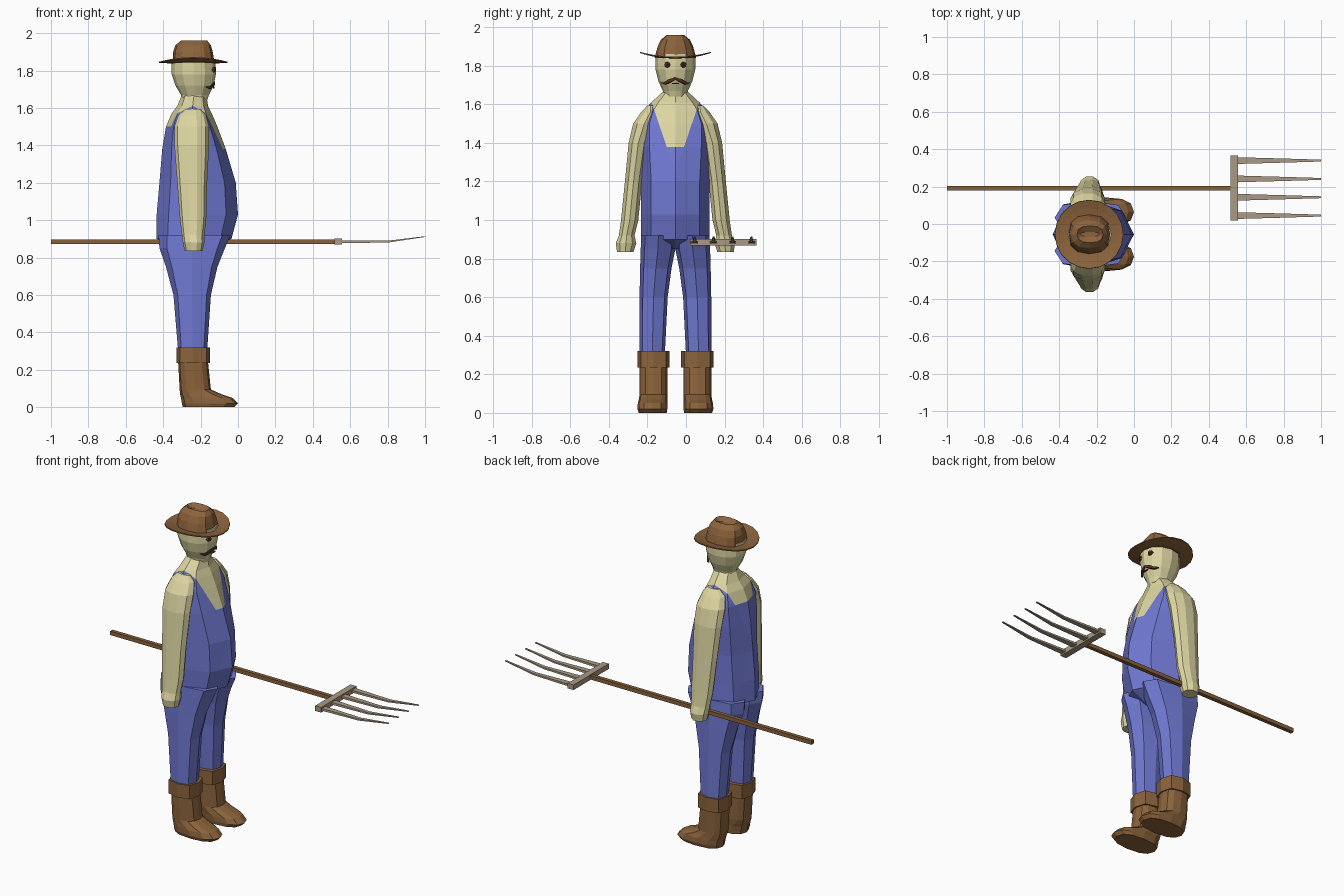
import bpy, bmesh, math
from mathutils import Vector

cube = bpy.data.objects.get("Cube")
if cube:
    bpy.data.objects.remove(cube, do_unlink=True)

CX, CY = -0.24, -0.055          # body axis


def material(name, color):
    m = bpy.data.materials.new(name)
    m.use_nodes = True
    m.diffuse_color = (*color, 1)
    m.node_tree.nodes["Principled BSDF"].inputs["Base Color"].default_value = (*color, 1)
    return m


skin = material("pale skin", (0.72, 0.67, 0.36))
denim = material("denim blue", (0.16, 0.19, 0.64))
leather = material("brown leather", (0.26, 0.125, 0.045))
wood = material("handle wood", (0.25, 0.12, 0.045))
iron = material("dull iron", (0.40, 0.32, 0.23))
eye_brown = material("eye brown", (0.16, 0.04, 0.02))
hair = material("dark hair", (0.07, 0.03, 0.012))
brass = material("brass", (0.55, 0.36, 0.05))


def finish(name, bm, *mats):
    bmesh.ops.recalc_face_normals(bm, faces=bm.faces)
    mesh = bpy.data.meshes.new(name)
    bm.to_mesh(mesh)
    bm.free()
    for m in mats:
        mesh.materials.append(m)
    ob = bpy.data.objects.new(name, mesh)
    bpy.context.scene.collection.objects.link(ob)
    return ob


def bridge(bm, rings, caps=True):
    n = len(rings[0])
    for a, b in zip(rings, rings[1:]):
        for i in range(n):
            j = (i + 1) % n
            bm.faces.new((a[i], a[j], b[j], b[i]))
    if caps:
        bm.faces.new(rings[0])
        bm.faces.new(rings[-1])


def loft(levels, n=8, side=1, power=1.0):
    """Levels are (z, back x, front x, inner offset, outer offset)."""
    bm = bmesh.new()

    def soft(v):
        return math.copysign(abs(v) ** power, v) if abs(v) > 1e-6 else 0

    rings = []
    for z, x0, x1, y0, y1 in levels:
        ring = []
        for i in range(n):
            t = math.tau * i / n
            x = (x0 + x1) / 2 + (x1 - x0) / 2 * soft(math.cos(t))
            y = (y0 + y1) / 2 + (y1 - y0) / 2 * soft(math.sin(t))
            ring.append(bm.verts.new((x, CY + side * y, z)))
        rings.append(ring)
    bridge(bm, rings)
    return bm


def centred(levels):
    return [(z, x0, x1, -h, h) for z, x0, x1, h in levels]


# Torso, cut along the bib and strap edges
torso = loft(centred([
    (0.85, -0.33, -0.14, 0.06), (0.90, -0.435, -0.035, 0.177),
    (1.03, -0.435, 0.0, 0.178), (1.20, -0.42, -0.012, 0.178),
    (1.38, -0.405, -0.065, 0.19), (1.50, -0.385, -0.11, 0.19),
    (1.57, -0.355, -0.14, 0.16), (1.61, -0.325, -0.16, 0.125),
    (1.67, -0.30, -0.17, 0.06)]))
STRAP_IN = ((0.045, 1.38), (0.12, 1.60))
STRAP_OUT = ((0.19, 1.38), (0.15, 1.60))


def line_offset(line, z):
    (a, z0), (b, z1) = line
    return a + (b - a) * (z - z0) / (z1 - z0)


def cut(co, no):
    bmesh.ops.bisect_plane(torso, geom=torso.verts[:] + torso.edges[:] + torso.faces[:],
                           plane_co=co, plane_no=no, dist=1e-5)


for z in (1.38, 1.50):
    cut((0, 0, z), (0, 0, 1))
cut((CX, 0, 0), (1, 0, 0))
for s in (-1, 1):
    for (a, z0), (b, z1) in (STRAP_IN, STRAP_OUT):
        cut((0, CY + s * a, z0), (0, z1 - z0, -s * (b - a)))
for f in torso.faces:
    c = f.calc_center_median()
    off = abs(c.y - CY)
    bib = c.z < (1.38 if c.x > CX else 1.50)
    strap = line_offset(STRAP_IN, c.z) < off < line_offset(STRAP_OUT, c.z)
    f.material_index = 1 if bib or strap else 0
finish("torso", torso, skin, denim)

# Limbs and boots, mirrored left and right
ARM = [(1.595, -0.28, -0.20, 0.11, 0.145), (1.56, -0.32, -0.17, 0.08, 0.18),
       (1.50, -0.34, -0.155, 0.10, 0.222), (1.40, -0.34, -0.155, 0.14, 0.245),
       (1.20, -0.325, -0.165, 0.17, 0.264), (1.00, -0.31, -0.17, 0.19, 0.284),
       (0.92, -0.30, -0.18, 0.21, 0.295), (0.88, -0.295, -0.18, 0.20, 0.312),
       (0.835, -0.285, -0.19, 0.215, 0.305)]
LEG = [(0.92, -0.425, -0.04, 0.0, 0.177), (0.85, -0.42, -0.07, 0.0, 0.18),
       (0.75, -0.385, -0.11, 0.02, 0.183), (0.60, -0.345, -0.145, 0.04, 0.186),
       (0.30, -0.32, -0.165, 0.055, 0.186)]
CUFF = [(0.235, -0.33, -0.15, 0.03, 0.197), (0.32, -0.33, -0.15, 0.03, 0.197)]
BOOT = [(0.0, -0.295, -0.02, 0.045, 0.19), (0.02, -0.30, 0.0, 0.042, 0.197),
        (0.05, -0.305, -0.03, 0.042, 0.195), (0.07, -0.31, -0.09, 0.042, 0.19),
        (0.095, -0.312, -0.145, 0.042, 0.186), (0.24, -0.32, -0.16, 0.042, 0.186)]
for s, label in ((1, "left"), (-1, "right")):
    finish(label + "_arm", loft(ARM, 10, s), skin)
    finish(label + "_leg", loft(LEG, 8, s, 0.75), denim)
    finish(label + "_boot_cuff", loft(CUFF, 8, s, 0.7), leather)
    finish(label + "_boot", loft(BOOT, 12, s, 0.8), leather)

# Head
finish("head", loft(centred([
    (1.64, -0.30, -0.165, 0.06), (1.67, -0.305, -0.155, 0.065),
    (1.72, -0.335, -0.13, 0.088), (1.78, -0.355, -0.118, 0.103),
    (1.86, -0.355, -0.12, 0.103)]), 12), skin)

# Hat: creased crown and curled brim
finish("hat_crown", loft(centred([
    (1.84, -0.35, -0.125, 0.108), (1.90, -0.347, -0.135, 0.092),
    (1.935, -0.335, -0.145, 0.075), (1.96, -0.305, -0.165, 0.045),
    (1.94, -0.285, -0.185, 0.012)]), 12, 1, 0.8), leather)
bm = bmesh.new()
rings = []
for r in (0.09, 0.14, 0.183):
    ring = []
    for i in range(20):
        t = math.tau * i / 20
        lift = 0.03 * (r * math.sin(t) / 0.183) ** 2 + 0.005 * (r * math.cos(t) / 0.183) ** 2
        ring.append(bm.verts.new((CX + r * math.cos(t), CY + r * math.sin(t), 1.842 + lift)))
    rings.append(ring)
bridge(bm, rings, caps=False)
brim = finish("hat_brim", bm, leather)
brim.modifiers.new("thickness", "SOLIDIFY").thickness = 0.006


# Face details and overall buttons
def stud(name, pos, radius, depth, facing, mat):
    bm = bmesh.new()
    rot = Vector(facing).to_track_quat("Z", "Y").to_matrix().to_4x4()
    rot.translation = pos
    bmesh.ops.create_cone(bm, cap_ends=True, segments=8, radius1=radius,
                          radius2=radius * 0.7, depth=depth, matrix=rot)
    return finish(name, bm, mat)


def tube(name, points, mat):
    """Tapered four-sided tube through (position, half width, half height)."""
    bm = bmesh.new()
    rings = []
    for i, (p, w, h) in enumerate(points):
        ahead = Vector(points[min(i + 1, len(points) - 1)][0])
        behind = Vector(points[max(i - 1, 0)][0])
        d = (ahead - behind).normalized()
        across = d.cross(Vector((0, 0, 1))).normalized()
        up = across.cross(d)
        rings.append([bm.verts.new(Vector(p) + across * w * a + up * h * b)
                      for a, b in ((-1, -1), (1, -1), (1, 1), (-1, 1))])
    bridge(bm, rings)
    return finish(name, bm, mat)


def face_point(off, z):
    return (-0.233 + 0.104 * math.sqrt(1 - (off / 0.092) ** 2), CY + off, z)


for s, label in ((1, "left"), (-1, "right")):
    stud(label + "_eye", (-0.13, CY + s * 0.042, 1.805), 0.018, 0.014, (1, s * 0.3, 0), eye_brown)
    stud(label + "_pupil", (-0.123, CY + s * 0.043, 1.805), 0.008, 0.006, (1, s * 0.3, 0), hair)
    stud(label + "_button", (-0.122, CY + s * 0.117, 1.38), 0.017, 0.02, (1, s * 0.8, 0.2), brass)
    tube(label + "_moustache", [(face_point(0, 1.735), 0.006, 0.006),
                                (face_point(s * 0.03, 1.722), 0.007, 0.009),
                                (face_point(s * 0.055, 1.708), 0.006, 0.006),
                                (face_point(s * 0.072, 1.712), 0.004, 0.002)], hair)
tube("mouth", [(face_point(y, 1.708), 0.004, 0.003) for y in (-0.018, 0, 0.018)], eye_brown)

# Pitchfork
FY, FZ = 0.19, 0.885
tube("fork_handle", [((-1, FY, FZ), 0.012, 0.012), ((0.53, FY, FZ), 0.012, 0.012)], wood)
tube("fork_crossbar", [((0.535, 0.02, FZ), 0.02, 0.016), ((0.535, 0.365, FZ), 0.02, 0.016)], iron)
for i in range(4):
    y = 0.045 + i * 0.098
    tube(f"fork_tine_{i + 1}", [((0.55, y, FZ), 0.018, 0.007), ((0.80, y, FZ), 0.011, 0.005),
                                ((1.0, y, 0.912), 0.005, 0.002)], iron)
